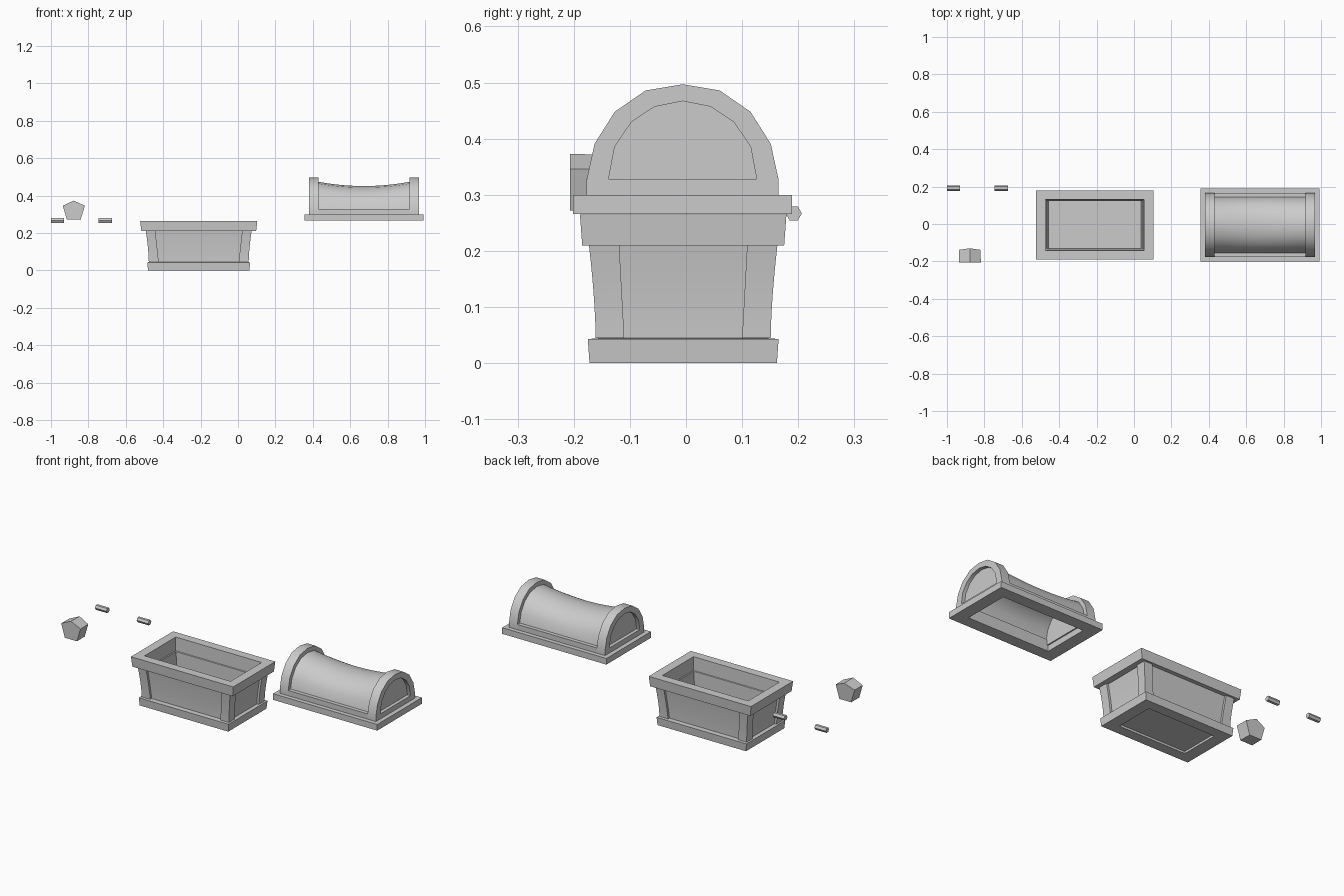
import bpy, bmesh, math
from mathutils import Matrix

if "Cube" in bpy.data.objects:
    bpy.data.objects.remove(bpy.data.objects["Cube"])


def loft(name, rings, loc=(0, 0, 0), caps=True, closed=False, mirror=None, smooth=False):
    """Skin a list of equal-length point rings into a mesh object."""
    bm = bmesh.new()
    vs = [[bm.verts.new(p) for p in r] for r in rings]
    n = len(vs[0])
    pairs = list(zip(vs, vs[1:])) + ([(vs[-1], vs[0])] if closed else [])
    for a, b in pairs:
        for i in range(n):
            j = (i + 1) % n
            bm.faces.new((a[i], a[j], b[j], b[i]))
    if caps and not closed:
        bm.faces.new(vs[0])
        bm.faces.new(vs[-1])
    bmesh.ops.recalc_face_normals(bm, faces=bm.faces)
    me = bpy.data.meshes.new(name)
    bm.to_mesh(me)
    bm.free()
    ob = bpy.data.objects.new(name, me)
    ob.location = loc
    bpy.context.collection.objects.link(ob)
    if mirror:
        ob.modifiers.new("Mirror", "MIRROR").use_axis = mirror
    if smooth:
        bpy.ops.object.select_all(action='DESELECT')
        bpy.context.view_layer.objects.active = ob
        ob.select_set(True)
        bpy.ops.object.shade_smooth_by_angle(angle=math.radians(30))
    return ob


def rect(hx, hy, z):
    return [(-hx, -hy, z), (hx, -hy, z), (hx, hy, z), (-hx, hy, z)]


BOX = (-0.21, -0.005, 0)
LID = (0.674, -0.006, 0)
STEPS = 6


# Flared outline of the body at height fraction t
def flare(t):
    k = t ** 1.6
    return 0.267 + 0.016 * k, 0.156 + 0.012 * k, 0.045 + 0.166 * t


# Hollow chest body: base plinth, recessed flared walls, rim, cavity
body = [(0.205, 0.11, 0.012), (0.205, 0.11, 0), (0.271, 0.167, 0), (0.275, 0.17, 0.043)]
for i in range(STEPS + 1):
    x, y, z = flare(i / STEPS)
    body.append((x - 0.012, y - 0.012, z))
body += [(0.307, 0.18, 0.21), (0.313, 0.184, 0.265), (0.263, 0.136, 0.265),
         (0.262, 0.134, 0.19), (0.257, 0.130, 0.188), (0.247, 0.127, 0.05)]
loft("chest_body", [rect(*r) for r in body], BOX, smooth=True)

# L-shaped corner posts
post = []
for i in range(STEPS + 1):
    t = i / STEPS
    ox, oy, z = flare(t)
    ix, iy = 0.214 + 0.018 * t, 0.105 + 0.009 * t
    cx, cy = ox - 0.016, oy - 0.016
    post.append([(ix, oy, z), (ox, oy, z), (ox, iy, z), (cx, iy, z), (cx, cy, z), (ix, cy, z)])
loft("corner_posts", post, BOX, mirror=(True, True, False), smooth=True)

# Lid plate with its opening
loft("lid_plate", [rect(0.319, 0.195, 0.266), rect(0.319, 0.195, 0.30),
                   rect(0.25, 0.13, 0.30), rect(0.25, 0.13, 0.266)], LID, closed=True)


def arch(half):
    return half + [(-y, z) for y, z in half[-2::-1]]


outer = arch([(-0.171, 0.327), (-0.157, 0.391), (-0.121, 0.448), (-0.066, 0.486), (0, 0.497)])
inner = arch([(-0.132, 0.328), (-0.121, 0.386), (-0.091, 0.43), (-0.05, 0.457), (0, 0.467)])
outer_full = [(-0.171, 0.298)] + outer + [(0.171, 0.298)]
inner_full = [(-0.08, 0.328)] + inner + [(0.08, 0.328)]


def at_x(profile, x):
    return [(x, y, z) for y, z in profile]


# Arched lid ends with sunken panels
loft("lid_ends", [at_x(inner_full, 0.275), at_x(inner_full, 0.294),
                  at_x(outer_full, 0.294), at_x(outer_full, 0.243)],
     LID, mirror=(True, False, False), smooth=True)

# Low strips along the lid sides
strip = [(0.13, 0.299), (0.171, 0.299), (0.171, 0.329), (0.13, 0.329)]
loft("lid_side_strips", [at_x(strip, -0.245), at_x(strip, 0.245)], LID,
     mirror=(False, True, False))

# Sagging barrel roof, hollow underneath
roof = []
for i in range(15):
    x = 0.246 * (i / 7 - 1)
    h = 0.123 + 0.023 * (x / 0.246) ** 2
    unit = [(y / 0.171 * 0.15, (z - 0.327) / 0.17 * h) for y, z in outer]
    ring = [(y, 0.328 + z) for y, z in unit]
    ring += [(y * 0.91, 0.328 + z * 0.91) for y, z in reversed(unit)]
    roof.append(at_x(ring, x))
loft("lid_roof", roof, LID, smooth=True)

# Two six-sided hinge pins
hexagon = [(0.0145 * math.cos(math.pi * k / 3), 0.0145 * math.sin(math.pi * k / 3)) for k in range(6)]
for side, x in (("left", -0.965), ("right", -0.71)):
    loft("hinge_pin_" + side, [at_x(hexagon, -0.035), at_x(hexagon, 0.035)], (x, 0.192, 0.267))

# Five-sided lock
penta = [(0, 0.373), (0.059, 0.346), (0.037, 0.272), (-0.037, 0.272), (-0.059, 0.346)]
front = [(x, -0.207, z) for x, z in penta]
back = [(x * 0.98, -0.13 if x == 0 else -0.138, z - 0.002 * (x == 0)) for x, z in penta]
loft("lock", [front, back], (-0.878, 0, 0))
